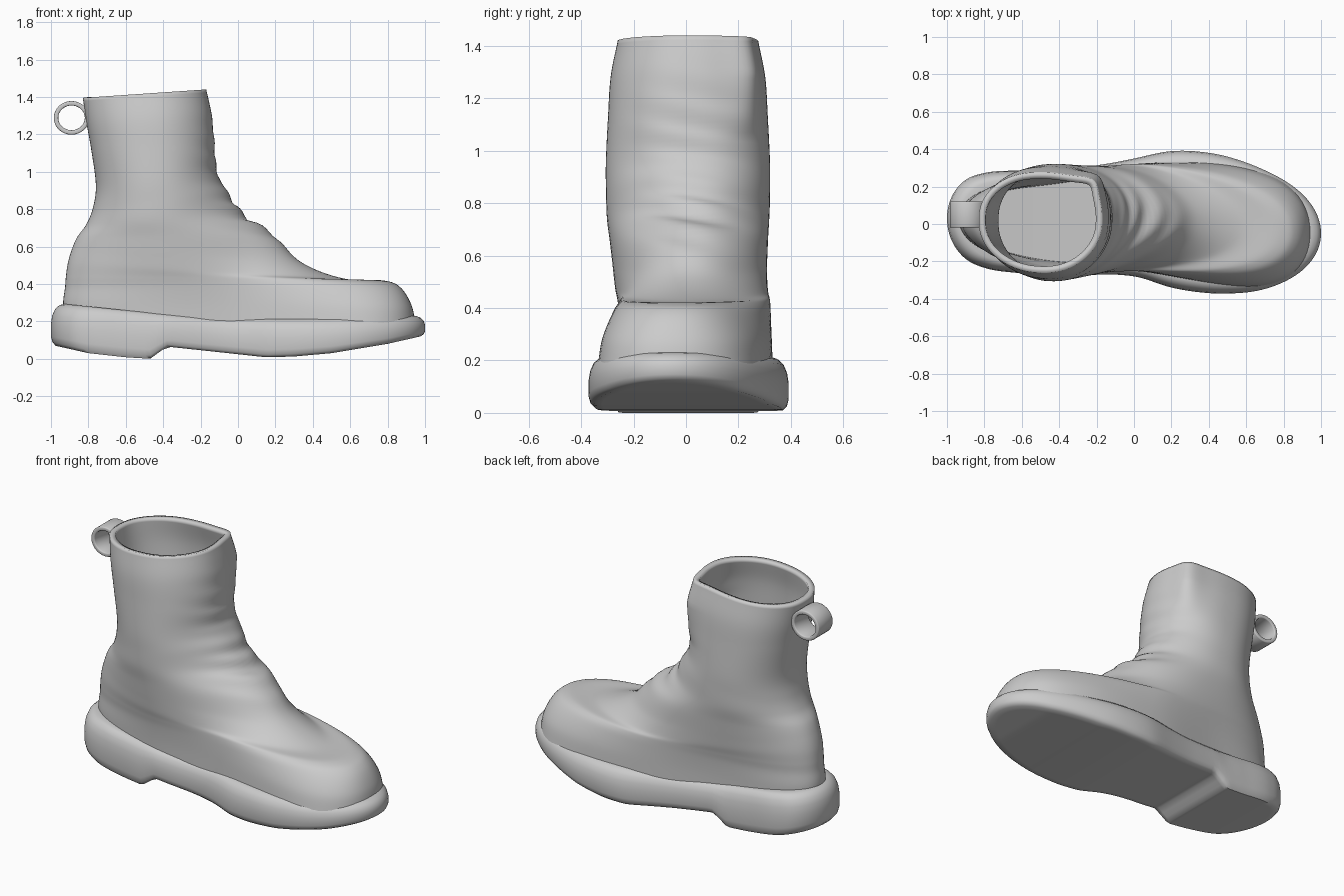
import bpy, bmesh
from math import sin, cos, pi, exp

if "Cube" in bpy.data.objects:
    bpy.data.objects.remove(bpy.data.objects["Cube"])


def interp(table, x):
    """Smooth curve through (x, value) pairs."""
    n = len(table)
    i = 0
    while i < n - 2 and x > table[i + 1][0]:
        i += 1

    def slope(j):
        a, b = table[max(j - 1, 0)], table[min(j + 1, n - 1)]
        return (b[1] - a[1]) / (b[0] - a[0])
    (x0, v0), (x1, v1) = table[i], table[i + 1]
    h = x1 - x0
    t = (x - x0) / h
    return ((2*t**3 - 3*t*t + 1) * v0 + (t**3 - 2*t*t + t) * h * slope(i)
            + (3*t*t - 2*t**3) * v1 + (t**3 - t*t) * h * slope(i + 1))


def linear(table, x):
    for (x0, v0), (x1, v1) in zip(table, table[1:]):
        if x <= x1:
            break
    return v0 + (v1 - v0) * (x - x0) / (x1 - x0)


def spow(v, p):
    return (1 if v >= 0 else -1) * abs(v) ** p


def finish(name, bm, angle=40):
    bmesh.ops.recalc_face_normals(bm, faces=bm.faces)
    me = bpy.data.meshes.new(name)
    bm.to_mesh(me)
    bm.free()
    ob = bpy.data.objects.new(name, me)
    bpy.context.collection.objects.link(ob)
    bpy.ops.object.select_all(action='DESELECT')
    ob.select_set(True)
    bpy.context.view_layer.objects.active = ob
    bpy.ops.object.shade_smooth_by_angle(angle=angle * pi / 180)
    return ob


def bridge(bm, a, b):
    n = len(a)
    for i in range(n):
        bm.faces.new((a[i], a[(i + 1) % n], b[(i + 1) % n], b[i]))


# Centre line of the foot seen from above
CENTRE = [(-1, .03), (-.7, .015), (-.4, .008), (0, .035), (.2, .025),
          (.45, 0), (.7, -.03), (1, -.05)]

# Sole: outline rings between a curved underside and the welt line
HALF = [(-1, .38), (-.9, .36), (-.8, .33), (-.6, .295), (-.2, .293), (0, .315),
        (.2, .365), (.4, .38), (.6, .372), (.8, .355), (1, .34)]
UNDER = [(-1, .075), (-.8, .03), (-.6, .008), (-.47, 0), (-.38, .065), (-.1, .035),
         (.15, .008), (.3, .012), (.5, .03), (.8, .08), (1, .125)]
WELT = [(-1, .30), (-.8, .28), (-.4, .24), (0, .215), (.5, .215), (1, .235)]
N = 96
bm = bmesh.new()
rings = []
for inset, f in [(.06, 0), (.025, 0), (.008, .07), (0, .2), (0, .5), (.007, .7),
                 (.022, .86), (.045, .96), (.07, 1), (.11, 1)]:
    ring = []
    for i in range(2 * N):
        a = pi * i / N
        x0 = -cos(a)
        side = (1 if i < N else -1) if i % N else 0
        half = interp(HALF, x0) * max(0, 1 - x0**4) ** .5 * (1 - 2.4 * inset)
        x = x0 * (1 - inset)
        zb, zt = linear(UNDER, x), interp(WELT, x)
        ring.append(bm.verts.new((x, interp(CENTRE, x0) + side * half, zb + (zt - zb) * f)))
    rings.append(ring)
for a, b in zip(rings, rings[1:]):
    bridge(bm, a, b)
for r in (rings[0], rings[-1]):
    for i in range(N):
        quad = [r[i], r[i + 1], r[(2 * N - i - 1) % (2 * N)], r[(2 * N - i) % (2 * N)]]
        bm.faces.new(list(dict.fromkeys(quad)))
finish("sole", bm, 50)

# Upper: rings from welt to collar
# (back x, back z, front x, front z, half widths at back, middle, front)
RINGS = [
    (-.93, .20, .95, .16, .30, .285, .50),
    (-.935, .30, .93, .28, .30, .285, .46),
    (-.925, .38, .87, .38, .29, .285, .375),
    (-.92, .44, .78, .418, .29, .285, .315),
    (-.91, .51, .56, .43, .28, .285, .26),
    (-.89, .58, .34, .515, .265, .29, .25),
    (-.86, .65, .19, .66, .26, .30, .25),
    (-.81, .72, .02, .78, .26, .31, .25),
    (-.775, .81, -.06, .90, .27, .313, .27),
    (-.76, .93, -.11, .99, .28, .313, .28),
    (-.785, 1.12, -.125, 1.13, .28, .305, .29),
    (-.81, 1.26, -.14, 1.30, .27, .295, .28),
    (-.83, 1.395, -.17, 1.44, .24, .268, .25)]
COLUMNS = [list(enumerate(col)) for col in zip(*RINGS)]
STEPS, M = 8, 96
bm = bmesh.new()
prev = None
for k in range((len(RINGS) - 1) * STEPS + 1):
    s = k / STEPS
    bx, bz, fx, fz, wb, wm, wf = [interp(c, s) for c in COLUMNS]
    p = .92 - .06 * min(1, max(0, (s - 6) / 4))
    ring = []
    for i in range(M):
        a = 2 * pi * i / M
        u, v = spow(cos(a), p), spow(sin(a), p)
        t = (u + 1) / 2
        w = wm + (wf - wb) / 2 * u + ((wf + wb) / 2 - wm) * u * u
        x, z = bx + (fx - bx) * t, bz + (fz - bz) * t
        # Creases across the instep and the front of the shaft
        fold = exp(-((s - 6.8) / .9) ** 2) * .012 + exp(-((s - 9.8) / .9) ** 2) * .006
        fold *= max(0, u) ** 5 * sin(2 * pi * s * 1.3 + 3 * v)
        # Raised front corner of the shaft opening
        flap = .03 * exp(-((a - .75) / .3) ** 2) * min(1, max(0, (s - 9.5) / 1.5))
        y = interp(CENTRE, x) + v * w
        ring.append(bm.verts.new((x + fold * .6 + flap, y + flap, z + fold * .8)))
    if prev:
        bridge(bm, prev, ring)
    prev = ring
upper = finish("upper", bm, 50)
wall = upper.modifiers.new("wall", 'SOLIDIFY')
wall.thickness = .035
wall.offset = -1

# Pull loop: round band at the back of the collar
bm = bmesh.new()
edges = []
for y in (-.02, .05, .12):
    edges.append([bm.verts.new((-.89 + .083 * cos(2 * pi * i / 32), y, 1.288 + .078 * sin(2 * pi * i / 32)))
                  for i in range(32)])
for a, b in zip(edges, edges[1:]):
    bridge(bm, a, b)
loop = finish("pull_loop", bm)
band = loop.modifiers.new("band", 'SOLIDIFY')
band.thickness = .024
band.offset = 0
bev = loop.modifiers.new("soft_edge", 'BEVEL')
bev.width = .006
bev.segments = 2
